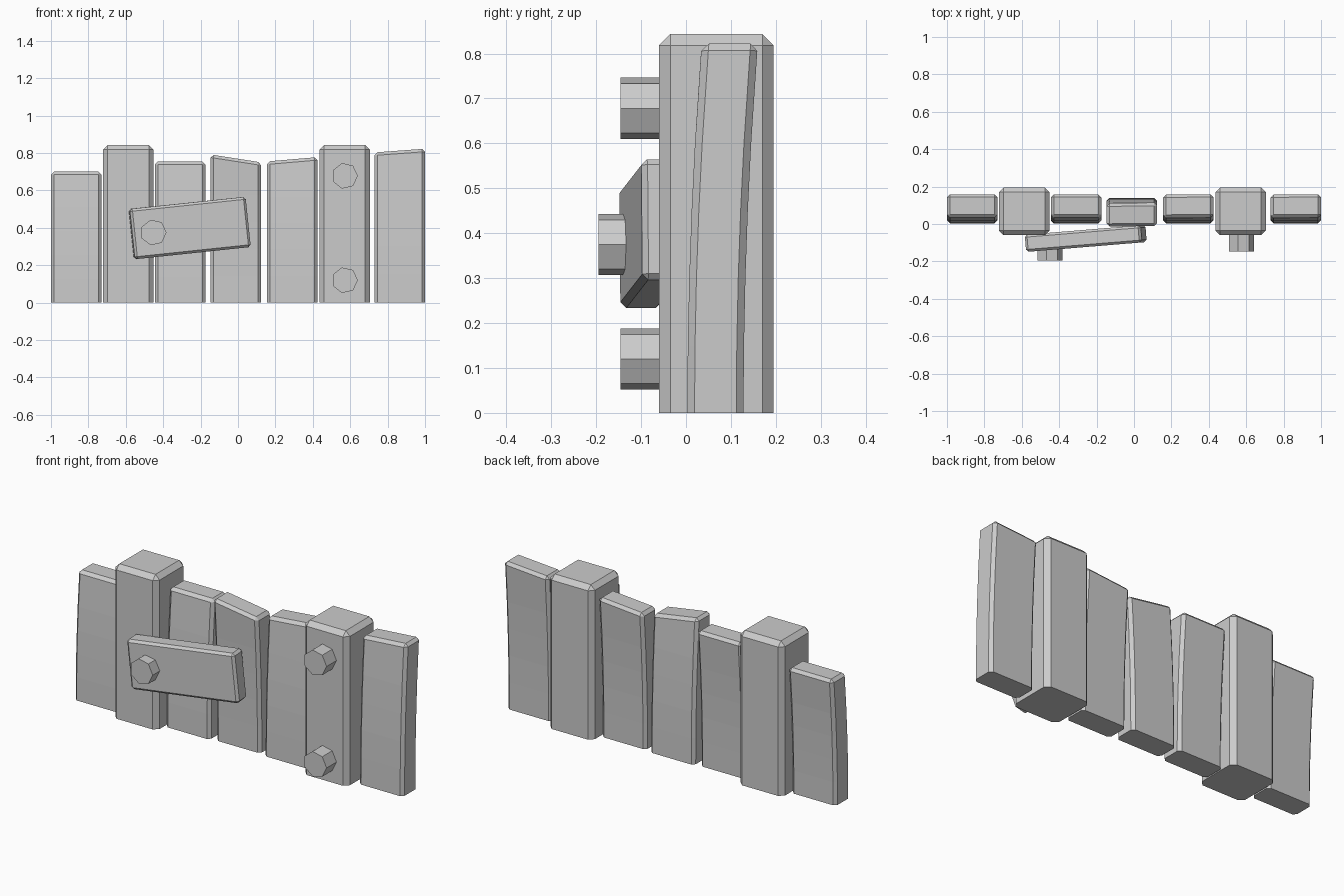
import bpy, bmesh, math
from mathutils import Matrix, Euler

if "Cube" in bpy.data.objects:
    bpy.data.objects.remove(bpy.data.objects["Cube"])


def finish(bm, name):
    bmesh.ops.recalc_face_normals(bm, faces=bm.faces)
    mesh = bpy.data.meshes.new(name)
    bm.to_mesh(mesh)
    bm.free()
    ob = bpy.data.objects.new(name, mesh)
    bpy.context.collection.objects.link(ob)
    return ob


def chamfered_block(size, chamfer, skip_bottom):
    """Centred box with flat chamfers, optionally leaving the bottom rim sharp."""
    bm = bmesh.new()
    bmesh.ops.create_cube(bm, size=1, matrix=Matrix.Diagonal((*size, 1)))
    edges = [e for e in bm.edges
             if not (skip_bottom and all(v.co.z < 0 for v in e.verts))]
    bmesh.ops.bevel(bm, geom=edges, offset=chamfer, segments=1, profile=0.5,
                    affect='EDGES')
    return bm


def upright(name, x, y0, y1, z_left, z_right, chamfer, lean=0.0):
    """Vertical timber standing on z = 0, with slanted top and optional bow."""
    width, top = 0.27, max(z_left, z_right)
    bm = chamfered_block((width, y1 - y0, top), chamfer, True)
    bmesh.ops.translate(bm, verts=bm.verts, vec=(x, (y0 + y1) / 2, top / 2))
    # slanted top
    for v in bm.verts:
        if v.co.z > top / 2:
            t = (v.co.x - x) / width + 0.5
            v.co.z += z_left + (z_right - z_left) * t - top
    # bow
    if lean:
        for i in range(1, 5):
            bmesh.ops.bisect_plane(bm, geom=bm.verts[:] + bm.edges[:] + bm.faces[:],
                                   plane_co=(0, 0, top * i / 5.5), plane_no=(0, 0, 1))
        for v in bm.verts:
            v.co.y += lean * (v.co.z / top) ** 2
    return finish(bm, name)


# Bowed planks: centre x, top height left and right
for i, (x, zl, zr) in enumerate([(-0.865, 0.70, 0.70), (-0.31, 0.755, 0.755),
                                 (0.29, 0.755, 0.778), (0.865, 0.803, 0.823)]):
    upright(f"plank_{i + 1}", x, 0.003, 0.128, zl, zr, 0.016, 0.032)

# Plank bowed towards the front
upright("plank_forward", -0.011, 0.015, 0.14, 0.792, 0.75, 0.016, -0.03)

# Thick posts
for name, x in (("post_left", -0.587), ("post_right", 0.57)):
    upright(name, x, -0.06, 0.195, 0.843, 0.843, 0.025)

# Tilted repair board
board = finish(chamfered_block((0.625, 0.092, 0.27), 0.013, False), "repair_board")
board.location = (-0.258, -0.077, 0.399)
board.rotation_euler = Euler((0, math.radians(-6), math.radians(4.7)))

# Seven-sided bolts
for name, x, y_front, z in (("bolt_board", -0.452, -0.195, 0.375),
                            ("bolt_upper", 0.571, -0.146, 0.678),
                            ("bolt_lower", 0.571, -0.146, 0.12)):
    bm = bmesh.new()
    ring = [bm.verts.new((x + 0.07 * math.cos(k * math.tau / 7), y_front,
                          z + 0.07 * math.sin(k * math.tau / 7))) for k in range(7)]
    face = bm.faces.new(ring)
    ext = bmesh.ops.extrude_face_region(bm, geom=[face], use_keep_orig=True)
    bmesh.ops.translate(bm, vec=(0, 0.1, 0),
                        verts=[g for g in ext["geom"] if isinstance(g, bmesh.types.BMVert)])
    finish(bm, name)
